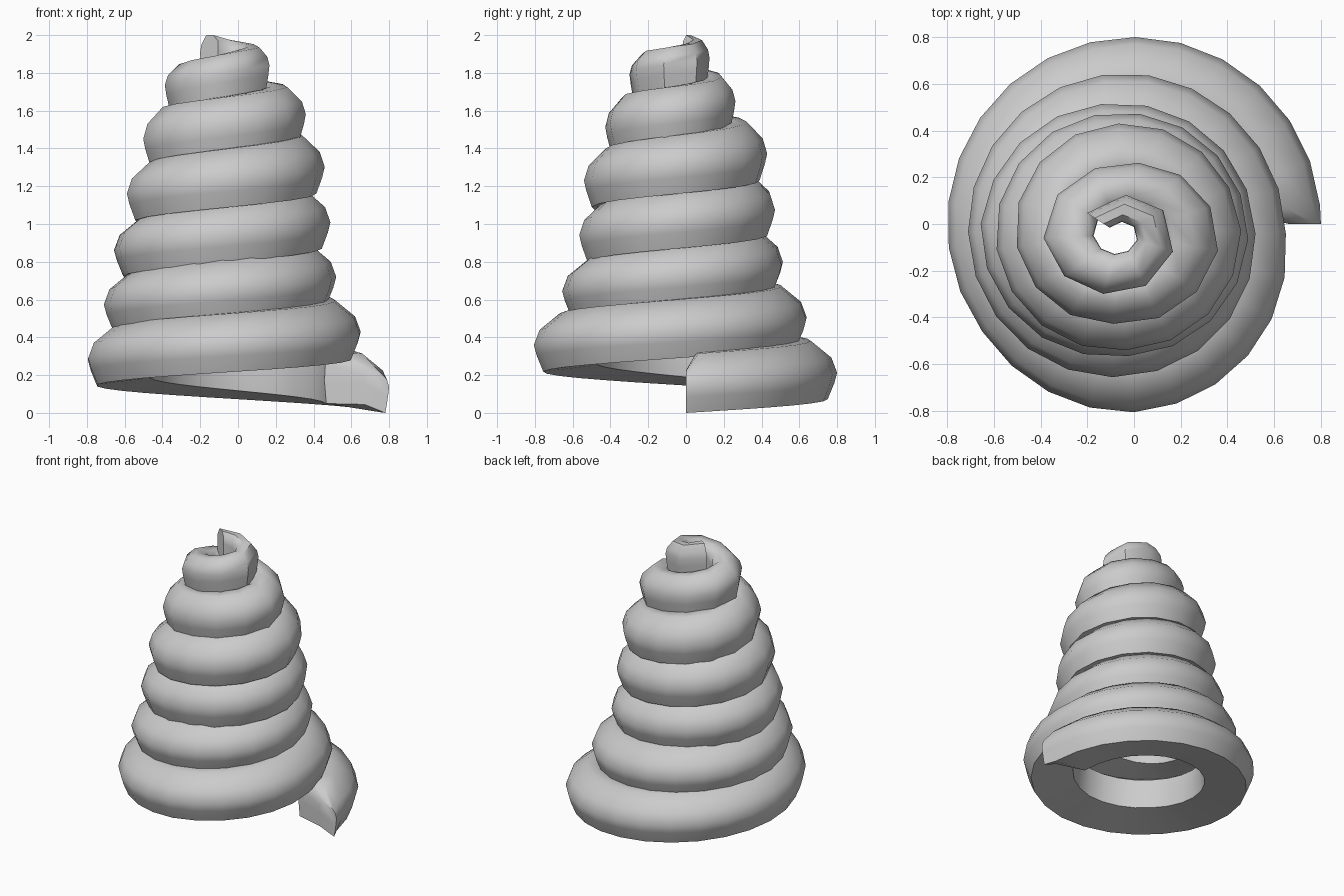
import bpy, bmesh, math

if "Cube" in bpy.data.objects:
    bpy.data.objects.remove(bpy.data.objects["Cube"])

# outer radius of the spiral at every quarter turn
RADII = [.80, .80, .80, .79, .71, .69, .65, .61, .58, .56, .60, .52, .55, .52,
         .535, .495, .52, .475, .45, .38, .43, .295, .33, .25, .235, .165, .17]
# coil cross-section: (inset from outer radius, height), outer points first
OUTER = [(.05, -.135), (.015, -.05), (0, .005), (.03, .085), (.14, .175)]
INNER = [(.25, .18), (.335, .12), (.34, .03), (.33, -.09)]
PITCH, END = .29, 6.46


def radius(t):
    q = min(t * 4, len(RADII) - 1.001)
    i = int(q)
    f = q - i
    return RADII[i] * (1 - f) + RADII[i + 1] * f


def clamp(v):
    return max(0.0, min(1.0, v))


def section(t):
    """Cross-section points at turn t."""
    r = radius(t)
    shift = clamp((t - .6) / .4)
    cx, cy = -.06 * shift, -.045 * shift
    a = 2 * math.pi * t
    tip = clamp((t - 4.5) / 1.3)
    start = 1 - clamp(t / .015)
    wide = clamp(r / .6) * (1 - .6 * start)
    zc = .135 + PITCH * t - .09 * clamp((t - 5.8) / .6)
    pts = []
    for inset, h in OUTER + INNER:
        if h > 0:
            h *= (1 - .45 * tip) * (1 - .5 * start)
        if inset > .2:
            inset *= 1 + .2 * tip
        rr = r - inset * wide
        z = max(0, min(2.0, zc + h))
        pts.append((cx + rr * math.cos(a), cy + rr * math.sin(a), z))
    return pts


# spiral swept with a constant step along its length
bm = bmesh.new()
rings, t = [[bm.verts.new(p) for p in section(0)]], .016
while t < END:
    rings.append([bm.verts.new(p) for p in section(t)])
    t += .195 / (2 * math.pi * max(radius(t), .17))
for a, b in zip(rings, rings[1:]):
    n = len(a)
    for i in range(n):
        j = (i + 1) % n
        bm.faces.new((a[i], b[i], b[j], a[j]))
bm.faces.new(rings[0])
bm.faces.new(rings[-1])
bmesh.ops.recalc_face_normals(bm, faces=bm.faces)

mesh = bpy.data.meshes.new("spiral_shell")
bm.to_mesh(mesh)
bm.free()
shell = bpy.data.objects.new("spiral_shell", mesh)
bpy.context.collection.objects.link(shell)
bpy.context.view_layer.objects.active = shell
shell.select_set(True)
bpy.ops.object.shade_smooth_by_angle(angle=math.radians(50))
